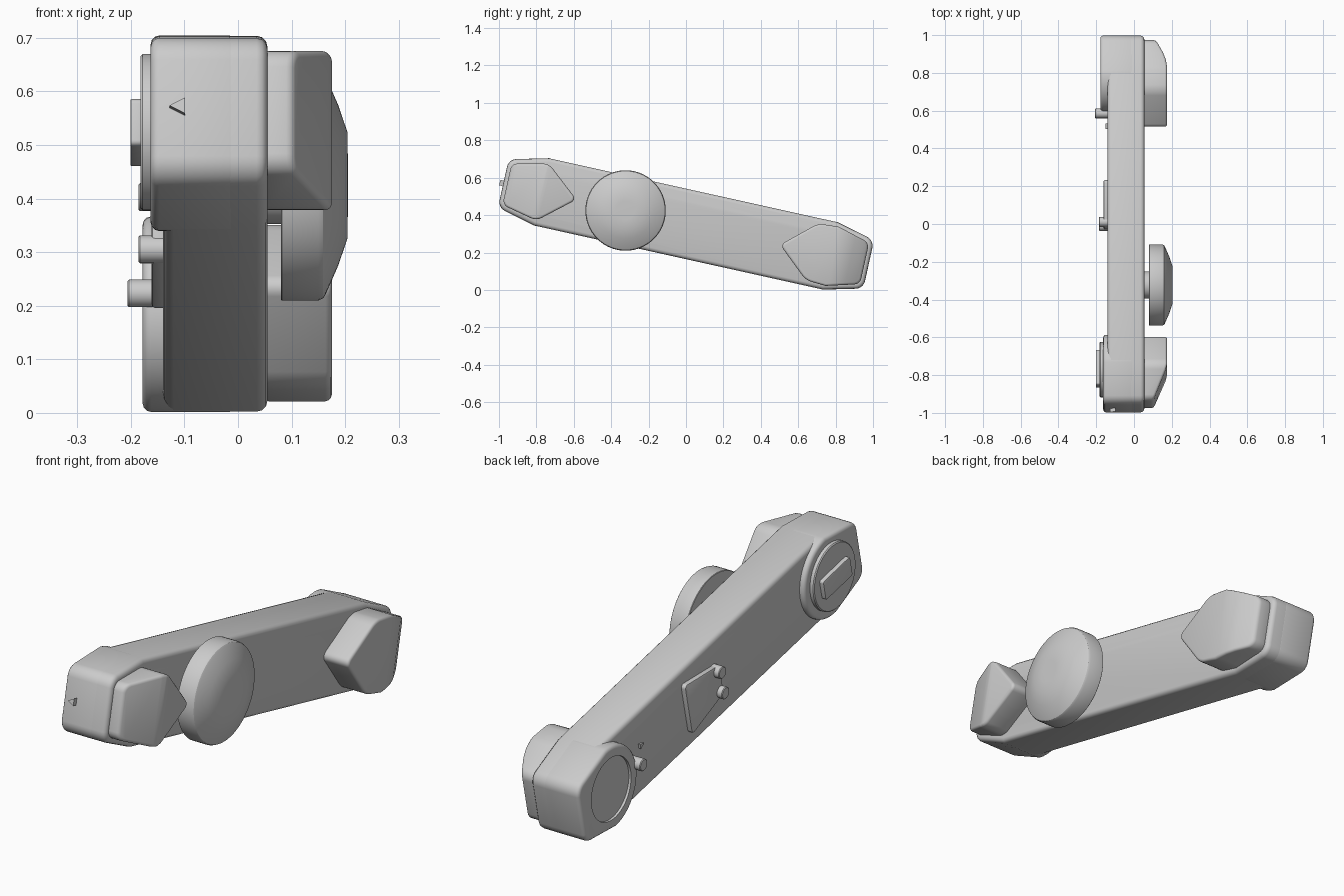
import bpy, bmesh, math
from mathutils import Matrix, Vector

if "Cube" in bpy.data.objects:
    bpy.data.objects.remove(bpy.data.objects["Cube"])

GREY = bpy.data.materials.new("plain_grey")
GREY.use_nodes = True
GREY.diffuse_color = (0.6, 0.6, 0.6, 1)
GREY.node_tree.nodes["Principled BSDF"].inputs["Base Color"].default_value = (0.6, 0.6, 0.6, 1)

# Working frame: u runs along the tilted bar, v across it, x is the thickness
TILT = math.radians(12.5)
C, S = math.cos(TILT), math.sin(TILT)
FRAME = Matrix(((0, 0, 1, 0), (C, S, 0, 0), (-S, C, 0, 0.353), (0, 0, 0, 1)))


def finish(name, bm, bevel=0.0, segments=3):
    """Turn a bmesh into a bevelled, smooth-shaded object in the tilted frame."""
    bm.transform(FRAME)
    bmesh.ops.recalc_face_normals(bm, faces=bm.faces)
    mesh = bpy.data.meshes.new(name)
    bm.to_mesh(mesh)
    bm.free()
    mesh.materials.append(GREY)
    ob = bpy.data.objects.new(name, mesh)
    bpy.context.collection.objects.link(ob)
    bpy.ops.object.select_all(action='DESELECT')
    ob.select_set(True)
    bpy.context.view_layer.objects.active = ob
    if bevel:
        mod = ob.modifiers.new("rim", 'BEVEL')
        mod.width, mod.segments = bevel, segments
        mod.limit_method, mod.angle_limit = 'ANGLE', math.radians(40)
        bpy.ops.object.modifier_apply(modifier=mod.name)
    bpy.ops.object.shade_smooth_by_angle(angle=math.radians(32))
    return ob


def prism(points, x0, x1, corner=0.0):
    """Extrude a (u, v) outline from x0 to x1, rounding its sharp corners."""
    bm = bmesh.new()
    base = bm.faces.new([bm.verts.new((u, v, x0)) for u, v in points])
    new = bmesh.ops.extrude_face_region(bm, geom=[base], use_keep_orig=True)["geom"]
    for vert in new:
        if isinstance(vert, bmesh.types.BMVert):
            vert.co.z = x1
    bmesh.ops.recalc_face_normals(bm, faces=bm.faces)
    if corner:
        edges = [e for e in bm.edges
                 if abs(e.verts[0].co.z - e.verts[1].co.z) > 1e-4
                 and e.calc_face_angle(0) > 0.4]
        bmesh.ops.bevel(bm, geom=edges, offset=corner, segments=5,
                        profile=0.5, affect='EDGES')
    return bm


def lathe(u, v, profile, sides=48):
    """Closed stack of rings around the x direction; profile is (radius, x)."""
    bm = bmesh.new()
    rings = []
    for r, x in profile:
        rings.append([bm.verts.new((u + r * math.cos(a), v + r * math.sin(a), x))
                      for a in (2 * math.pi * i / sides for i in range(sides))])
    for low, high in zip(rings, rings[1:]):
        for i in range(sides):
            j = (i + 1) % sides
            bm.faces.new((low[i], low[j], high[j], high[i]))
    bm.faces.new(rings[0])
    bm.faces.new(rings[-1])
    return bm


def mirrored(upper):
    """Close an upper half outline with its reflection in v."""
    return upper + [(u, -v) for u, v in reversed(upper) if v > 0]


# Main bar with tapered ends
PIVOT, HALF, END, TIP = 0.79, 0.184, 1.0, 0.132
finish("main_bar", prism(mirrored([(-END, TIP), (-PIVOT, HALF), (PIVOT, HALF), (END, TIP)]),
                         -0.14, 0.055, 0.04), 0.02)


# Thicker end heads, rounded towards the middle of the bar
def head(name, side, depth):
    h = HALF + 0.0006
    end = END + 0.0006
    arc = [(side * (PIVOT - h * math.sin(a)), h * math.cos(a))
           for a in (math.pi * i / 28 for i in range(29))]
    outline = arc + [(side * end, -TIP), (side * end, TIP)]
    return finish(name, prism(outline, -depth, 0.0, 0.04), 0.016)


head("front_head", -1, 0.163)
back_head = head("back_head", 1, 0.178)

# Shallow round recess in the back head
cutter = finish("recess_cutter", lathe(PIVOT, 0, [(0.137, -0.25), (0.137, -0.167)], 64))
cutter.hide_render = True
cut = back_head.modifiers.new("recess", 'BOOLEAN')
cut.operation, cut.object, cut.solver = 'DIFFERENCE', cutter, 'EXACT'
bpy.ops.object.select_all(action='DESELECT')
back_head.select_set(True)
bpy.context.view_layer.objects.active = back_head
bpy.ops.object.modifier_apply(modifier=cut.name)
bpy.ops.object.shade_smooth_by_angle(angle=math.radians(32))
bpy.data.objects.remove(cutter)

# Round cap with a bar-shaped grip on the front head
finish("front_cap", lathe(-PIVOT, 0, [(0.146, -0.15), (0.146, -0.178), (0.142, -0.182)], 64))
finish("cap_grip", prism(mirrored([(-0.88, 0.045), (-0.69, 0.045)]), -0.201, -0.17, 0.01), 0.003, 2)


# Pods whose outer ends slope down towards the bar
def pod(name, upper, slope):
    bm = prism(mirrored(upper), 0.045, 0.175, 0.03)
    for u, _ in slope:
        bmesh.ops.bisect_plane(bm, geom=bm.verts[:] + bm.edges[:] + bm.faces[:],
                               plane_co=Vector((u, 0, 0)), plane_no=Vector((1, 0, 0)))
    for vert in bm.verts:
        if vert.co.z > 0.1:
            d = abs(vert.co.x)
            for (a, xa), (b, xb) in zip(slope, slope[1:]):
                if abs(a) <= d <= abs(b) + 1e-5:
                    vert.co.z = xa + (xb - xa) * (d - abs(a)) / (abs(b) - abs(a))
    finish(name, bm, 0.012)


pod("front_pod", [(-0.98, 0.113), (-0.785, 0.156), (-0.6, 0)],
    [(-0.79, 0.175), (-0.82, 0.168), (-0.99, 0.098)])
pod("back_pod", [(0.515, 0), (0.69, 0.155), (0.8, 0.162), (0.978, 0.113)],
    [(0.82, 0.175), (0.86, 0.169), (0.9, 0.155), (0.99, 0.108)])

# Large domed dial on a short stem
DIAL = -0.331
finish("dial_stem", lathe(DIAL, 0, [(0.072, 0.04), (0.072, 0.09)]))
finish("dial", lathe(DIAL, 0, [(0.213, 0.08), (0.215, 0.082), (0.215, 0.15), (0.211, 0.159),
                               (0.205, 0.163), (0.15, 0.187), (0.1, 0.204), (0.05, 0.205)], 72))

# Tapered side plate
finish("side_plate", prism(mirrored([(-0.02, 0.07), (0.215, 0.12)]), -0.161, -0.13, 0.02), 0.006, 2)

# Small round buttons
for name, u, v, x in (("upper_button", 0, 0.051, -0.186),
                      ("lower_button", 0, -0.049, -0.186),
                      ("back_button", 0.6, 0, -0.206)):
    finish(name, lathe(u, v, [(0.026, -0.13), (0.026, x + 0.003), (0.023, x)], 24))

# Small pointer beside the back button
finish("side_pointer", prism([(0.535, 0.02), (0.535, 0.042), (0.508, 0.031)], -0.15, -0.13))

# Small triangular pointer on the front end face
bm = bmesh.new()
tri = [(-0.128, 0.0), (-0.099, 0.015), (-0.099, -0.015)]
near, far = ([bm.verts.new((u, v, x)) for x, v in tri] for u in (-0.99, -1.02))
bm.faces.new(near)
bm.faces.new(far)
for i in range(3):
    j = (i + 1) % 3
    bm.faces.new((near[i], near[j], far[j], far[i]))
finish("front_pointer", bm)
